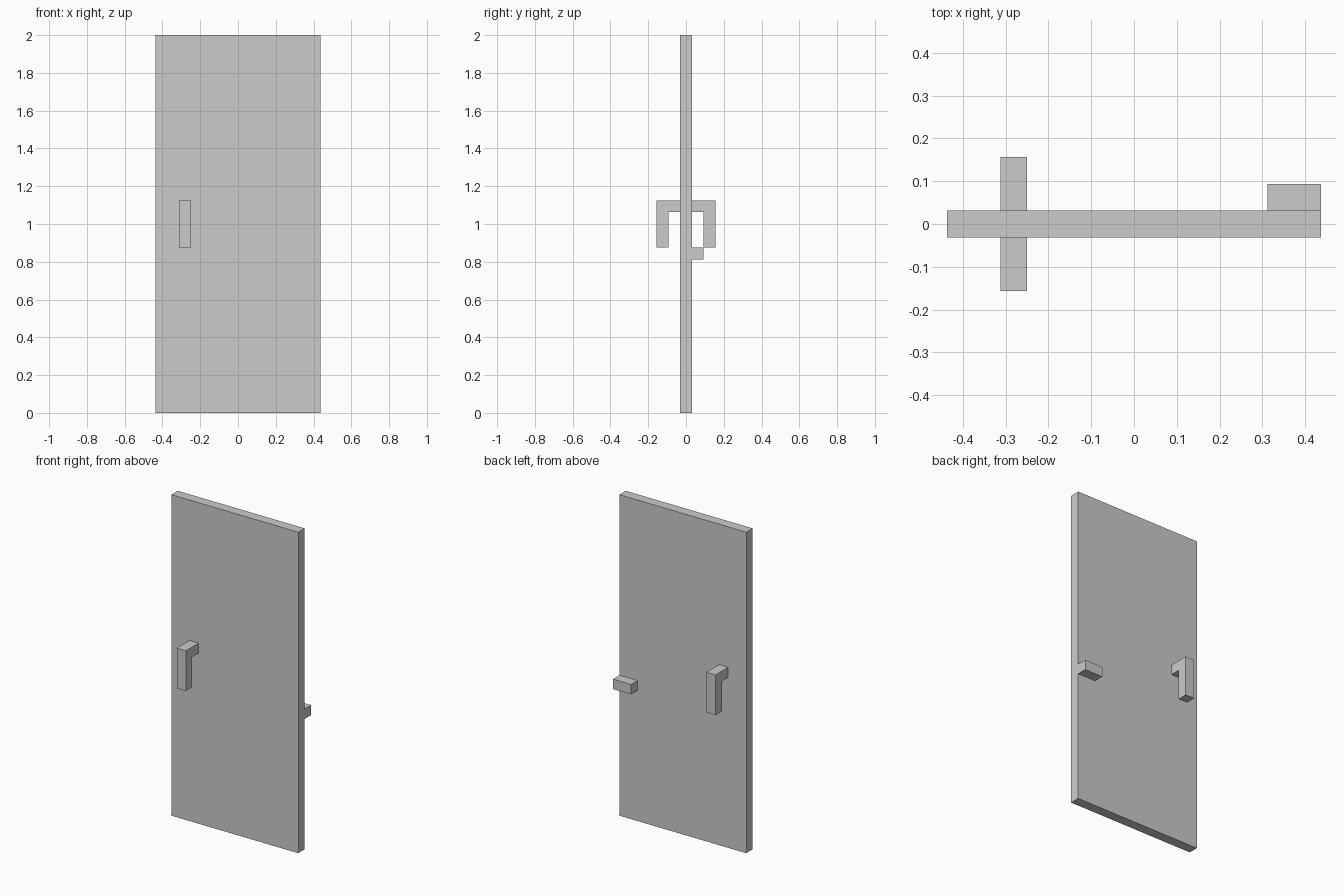
import bpy, bmesh

if "Cube" in bpy.data.objects:
    bpy.data.objects.remove(bpy.data.objects["Cube"])

U = 1 / 16  # the model sits on a 1/16 unit grid


def prism(name, profile, x0, x1):
    """Extrude a (y, z) profile along x."""
    bm = bmesh.new()
    face = bm.faces.new([bm.verts.new((x0, y, z)) for y, z in profile])
    ext = bmesh.ops.extrude_face_region(bm, geom=[face])
    verts = [g for g in ext["geom"] if isinstance(g, bmesh.types.BMVert)]
    bmesh.ops.translate(bm, verts=verts, vec=(x1 - x0, 0, 0))
    bmesh.ops.recalc_face_normals(bm, faces=bm.faces)
    mesh = bpy.data.meshes.new(name)
    bm.to_mesh(mesh)
    bm.free()
    obj = bpy.data.objects.new(name, mesh)
    bpy.context.collection.objects.link(obj)
    return obj


def box(name, x0, x1, y0, y1, z0, z1):
    return prism(name, [(y0, z0), (y1, z0), (y1, z1), (y0, z1)], x0, x1)


# Door slab
box("door_panel", -7 * U, 7 * U, -U / 2, U / 2, 0, 2)

# Hooked handles on both faces
for side, name in ((-1, "front_handle"), (1, "back_handle")):
    hook = [(0.5, 17), (0.5, 18), (2.5, 18), (2.5, 14), (1.5, 14), (1.5, 17)]
    prism(name, [(side * y * U, z * U) for y, z in hook], -5 * U, -4 * U)

# Hinge block on the back edge
box("hinge_block", 5 * U, 7 * U, U / 2, 1.5 * U, 13 * U, 14 * U)
